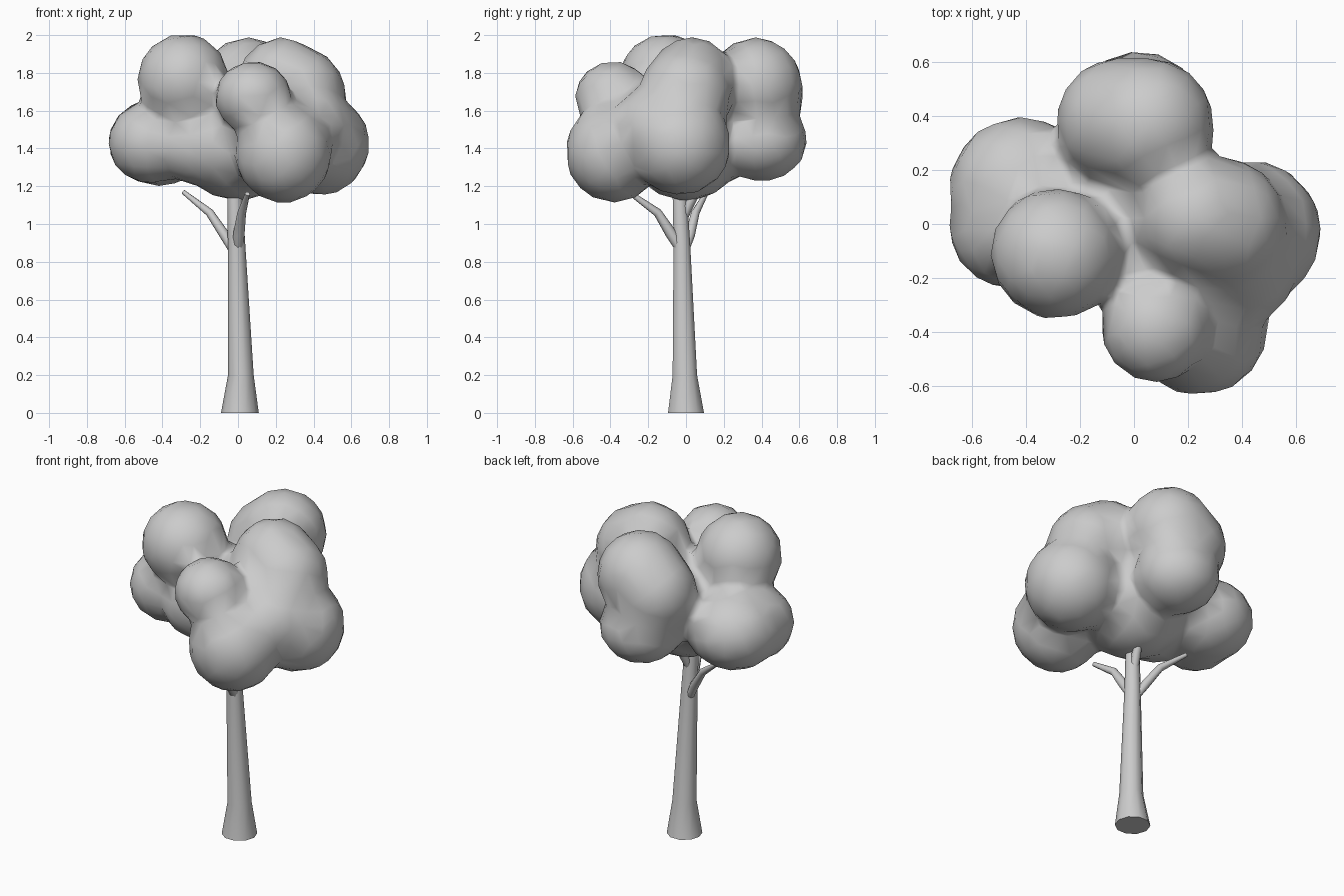
import bpy, bmesh, math
from mathutils import Vector, Matrix

if "Cube" in bpy.data.objects:
    bpy.data.objects.remove(bpy.data.objects["Cube"])


def new_object(name, bm):
    mesh = bpy.data.meshes.new(name)
    bm.to_mesh(mesh)
    bm.free()
    ob = bpy.data.objects.new(name, mesh)
    bpy.context.collection.objects.link(ob)
    return ob


def limb(name, path, sides, level=False):
    """Tapered tube through (x, y, z, radius) points with capped ends."""
    bm = bmesh.new()
    pts = [Vector(p[:3]) for p in path]
    rings = []
    for i, p in enumerate(pts):
        d = pts[min(i + 1, len(pts) - 1)] - pts[max(i - 1, 0)]
        if level:
            d = Vector((0, 0, 1))
        rot = Vector((0, 0, 1)).rotation_difference(d)
        r = path[i][3]
        rings.append([bm.verts.new(p + rot @ Vector((r * math.cos(a), r * math.sin(a), 0)))
                      for a in (2 * math.pi * k / sides for k in range(sides))])
    for a, b in zip(rings, rings[1:]):
        for k in range(sides):
            n = (k + 1) % sides
            bm.faces.new((a[k], a[n], b[n], b[k]))
    bm.faces.new(rings[0][::-1])
    bm.faces.new(rings[-1])
    ob = new_object(name, bm)
    bpy.ops.object.select_all(action='DESELECT')
    bpy.context.view_layer.objects.active = ob
    ob.select_set(True)
    bpy.ops.object.shade_smooth_by_angle(angle=math.radians(65))
    return ob


# Trunk with flared foot, running up into the crown
limb("trunk", [(0.01, 0, 0, 0.1), (0.015, -0.006, 0.2, 0.068),
               (-0.008, -0.022, 0.9, 0.046), (-0.018, -0.034, 1.18, 0.039),
               (-0.02, -0.03, 1.25, 0.036)], 10, level=True)

# Branches
limb("left_branch", [(-0.02, -0.01, 0.85, 0.022), (-0.07, 0.02, 0.94, 0.027),
                     (-0.15, 0.05, 1.06, 0.022), (-0.29, 0.11, 1.17, 0.012)], 8)
limb("front_branch", [(0, -0.03, 0.87, 0.027), (0.005, -0.08, 0.95, 0.03),
                      (0.02, -0.15, 1.06, 0.023), (0.05, -0.29, 1.16, 0.013)], 8)
limb("back_branch", [(-0.015, -0.02, 1.02, 0.024), (0.0, 0.02, 1.11, 0.026),
                     (0.02, 0.1, 1.25, 0.018)], 8)

# Crown: overlapping leaf clumps (centre, horizontal radius, vertical radius)
clumps = [
    ((-0.29, -0.11, 1.765), 0.245, 0.245),
    ((-0.42, 0.13, 1.435), 0.27, 0.235),
    ((-0.46, -0.01, 1.43), 0.23, 0.22),
    ((0.05, 0.37, 1.735), 0.25, 0.255),
    ((-0.05, 0.38, 1.66), 0.24, 0.25),
    ((0.02, 0.4, 1.44), 0.245, 0.215),
    ((0.23, 0.03, 1.745), 0.235, 0.245),
    ((0.32, 0.0, 1.69), 0.25, 0.25),
    ((0.43, -0.03, 1.42), 0.27, 0.27),
    ((0.24, -0.38, 1.38), 0.26, 0.27),
    ((0.08, -0.385, 1.67), 0.205, 0.195),
    ((0.0, 0.0, 1.44), 0.32, 0.32),
    ((-0.2, -0.08, 1.42), 0.22, 0.22),
    ((0.35, -0.14, 1.5), 0.26, 0.25),
]
bm = bmesh.new()
for centre, rh, rv in clumps:
    bmesh.ops.create_icosphere(bm, subdivisions=3, radius=1,
                               matrix=Matrix.Translation(centre) @ Matrix.Diagonal((rh, rh, rv, 1)))
crown = new_object("crown", bm)

# Fuse the clumps, soften the valleys, then coarsen to low-poly
fuse = crown.modifiers.new("fuse", 'REMESH')
fuse.mode = 'VOXEL'
fuse.voxel_size = 0.028
fuse.use_smooth_shade = True
soft = crown.modifiers.new("soften", 'SMOOTH')
soft.factor = 0.5
soft.iterations = 9
coarse = crown.modifiers.new("coarsen", 'DECIMATE')
coarse.ratio = 0.07
